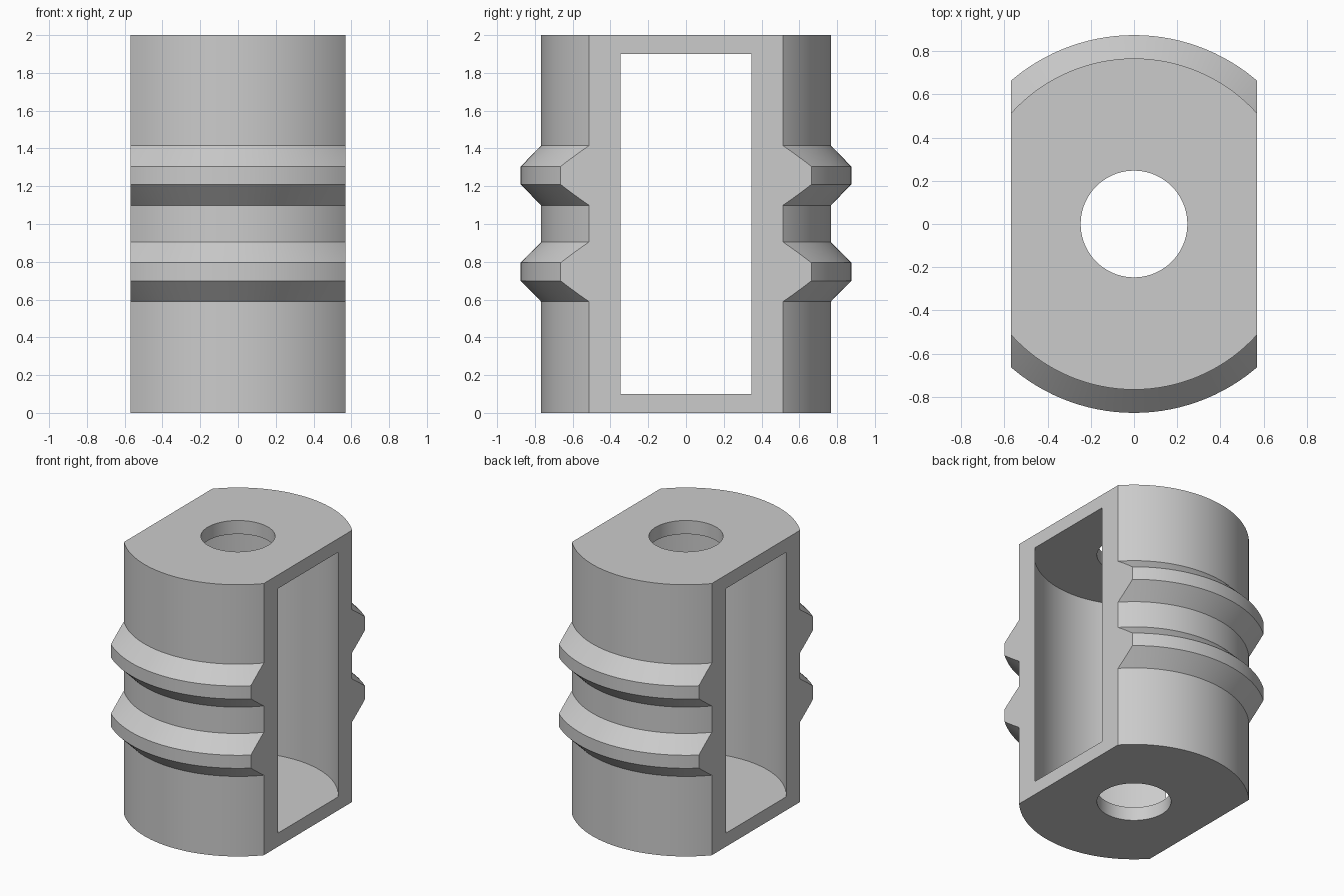
import bpy
import bmesh
import math
from mathutils import Vector

if "Cube" in bpy.data.objects:
    bpy.data.objects.remove(bpy.data.objects["Cube"], do_unlink=True)

HEIGHT, WALL = 2.0, 0.1
R_HOLE, R_INNER, R_OUTER, R_RIB = 0.247, 0.667, 0.767, 0.875
HALF_WIDTH = 0.57
SEGMENTS = 128

# Plain grey material
grey = bpy.data.materials.new("plain grey")
grey.use_nodes = True
colour = (0.6, 0.6, 0.6, 1.0)
grey.diffuse_color = colour
grey.node_tree.nodes["Principled BSDF"].inputs["Base Color"].default_value = colour


def rib(z):
    """Trapezoid rib profile centred at height z."""
    return [(R_OUTER, z - 0.158), (R_RIB, z - 0.048),
            (R_RIB, z + 0.048), (R_OUTER, z + 0.158)]


# Closed section: outer wall with two ribs, end plates and hollow inside
profile = [(R_HOLE, 0), (R_OUTER, 0)] + rib(0.747) + rib(1.257) + [
    (R_OUTER, HEIGHT), (R_HOLE, HEIGHT), (R_HOLE, HEIGHT - WALL),
    (R_INNER, HEIGHT - WALL), (R_INNER, WALL), (R_HOLE, WALL)]

# Revolve the section about the z axis
bm = bmesh.new()
rings = []
for i in range(SEGMENTS):
    a = 2 * math.pi * i / SEGMENTS
    rings.append([bm.verts.new((r * math.cos(a), r * math.sin(a), z)) for r, z in profile])
n = len(profile)
for i, ring in enumerate(rings):
    after = rings[(i + 1) % SEGMENTS]
    for j in range(n):
        k = (j + 1) % n
        bm.faces.new((ring[j], after[j], after[k], ring[k]))

# Slice both sides flat and cap the cut frames
for side in (1, -1):
    normal = Vector((side, 0, 0))
    bmesh.ops.bisect_plane(bm, geom=bm.verts[:] + bm.edges[:] + bm.faces[:], dist=1e-5,
                           plane_co=normal * HALF_WIDTH, plane_no=normal, clear_outer=True)
    rim = [e for e in bm.edges if e.is_boundary]
    bmesh.ops.triangle_fill(bm, edges=rim, use_beauty=True, normal=normal)
bmesh.ops.recalc_face_normals(bm, faces=bm.faces[:])

mesh = bpy.data.meshes.new("ribbed_sleeve")
bm.to_mesh(mesh)
bm.free()
mesh.materials.append(grey)
sleeve = bpy.data.objects.new("ribbed_sleeve", mesh)
bpy.context.collection.objects.link(sleeve)

# Smooth curved walls, sharp edges
bpy.ops.object.select_all(action='DESELECT')
sleeve.select_set(True)
bpy.context.view_layer.objects.active = sleeve
bpy.ops.object.shade_smooth_by_angle(angle=math.radians(30))
